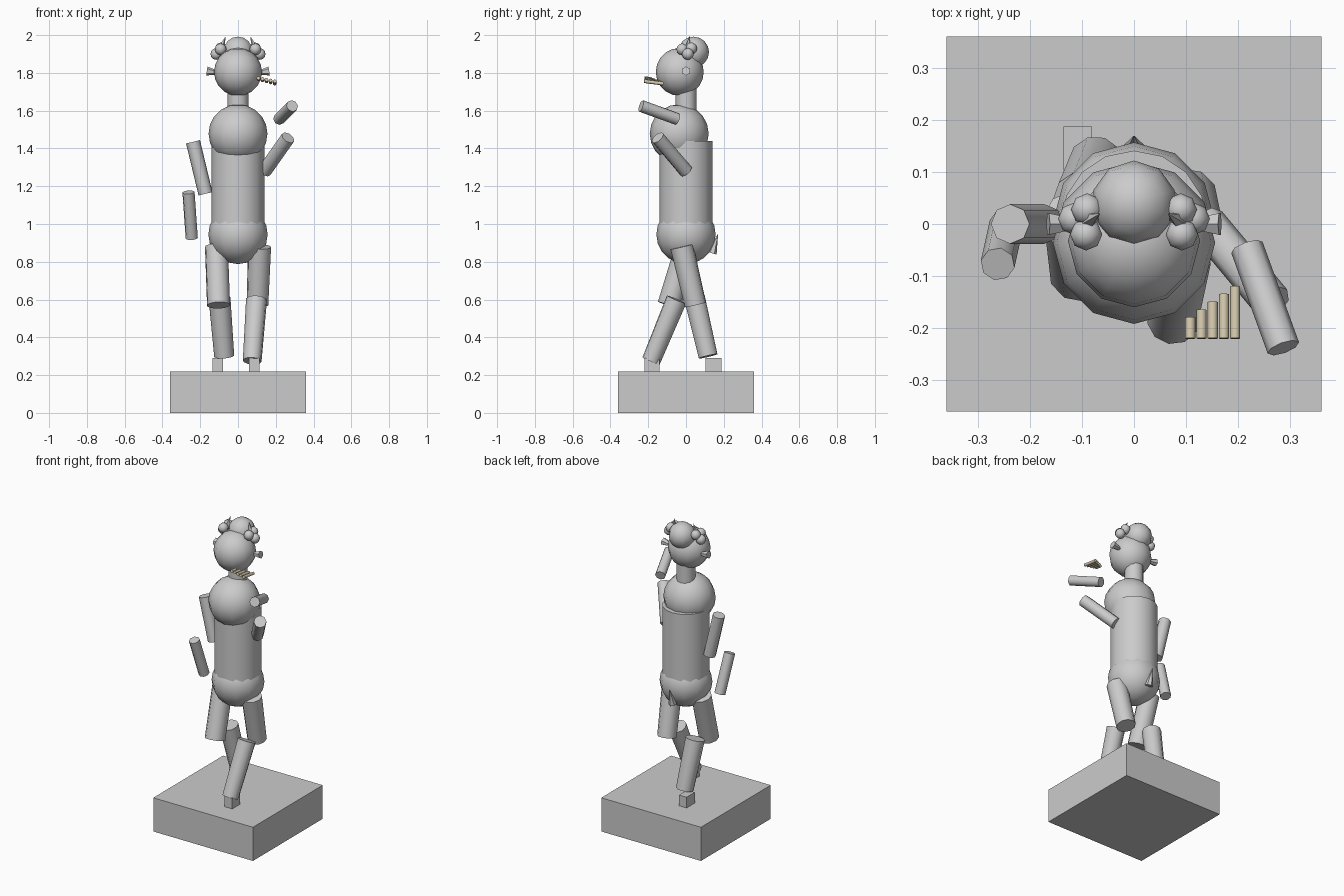
import bpy, math
from mathutils import Vector

if "Cube" in bpy.data.objects:
    bpy.data.objects.remove(bpy.data.objects["Cube"])


def finish(o, name, smooth=True):
    o.name = name
    if smooth:
        bpy.ops.object.shade_smooth_by_angle(angle=math.radians(50))
    return o


def box(name, loc, size):
    bpy.ops.mesh.primitive_cube_add(size=1, location=loc)
    o = bpy.context.object
    o.scale = size
    return finish(o, name, False)


def ball(name, loc, r, seg=12, rings=10):
    bpy.ops.mesh.primitive_uv_sphere_add(segments=seg, ring_count=rings, radius=r, location=loc)
    return finish(bpy.context.object, name)


def rod(name, a, b, r1, r2=None, sides=8, smooth=True):
    a, b = Vector(a), Vector(b)
    d = b - a
    bpy.ops.mesh.primitive_cone_add(vertices=sides, radius1=r1, radius2=r1 if r2 is None else r2,
                                    depth=d.length, location=(a + b) / 2)
    o = bpy.context.object
    o.rotation_euler = d.to_track_quat('Z', 'Y').to_euler()
    return finish(o, name, smooth)


# plinth and hooves
box("plinth", (0, 0, 0.11), (0.72, 0.72, 0.22))
box("front_hoof", (0.085, -0.18, 0.255), (0.055, 0.08, 0.07))
box("back_hoof", (-0.108, 0.145, 0.255), (0.055, 0.085, 0.07))

# striding legs
rod("right_thigh", (0.114, -0.022, 0.88), (0.103, 0.05, 0.572), 0.062, 0.058, 10)
rod("left_thigh", (-0.114, 0.005, 0.88), (-0.103, -0.09, 0.57), 0.062, 0.062, 10)
rod("right_shin", (0.098, -0.05, 0.60), (0.075, -0.185, 0.275), 0.056, 0.05, 10)
rod("left_shin", (-0.098, 0.045, 0.61), (-0.073, 0.117, 0.30), 0.058, 0.053, 10)

# body
ball("hips", (0, 0, 0.945), 0.157)
rod("torso", (0, 0, 0.95), (0, 0, 1.44), 0.141, sides=16)
ball("chest", (0, -0.036, 1.478), 0.156)
rod("neck", (0, 0, 1.58), (0, 0, 1.72), 0.056, sides=12)
rod("tail", (0, 0.138, 0.845), (0, 0.17, 0.95), 0.025, 0, 6, False)

# arms
rod("right_upper_arm", (0.14, 0.0, 1.28), (0.265, -0.15, 1.457), 0.038)
rod("right_forearm", (0.217, -0.045, 1.555), (0.287, -0.238, 1.625), 0.032)
rod("left_upper_arm", (-0.238, 0, 1.435), (-0.172, 0, 1.16), 0.038)
rod("left_forearm", (-0.262, -0.077, 1.168), (-0.245, 0.0, 0.925), 0.033)

# head and hair
ball("head", (0, -0.033, 1.805), 0.127)
ball("hair_bun", (0, 0.04, 1.91), 0.082, 10, 8)
for s, side in ((-1, "left"), (1, "right")):
    rod(side + "_ear", (s * 0.165, 0, 1.81), (s * 0.10, 0, 1.80), 0.024, 0.008, 6, False)
    rod(side + "_leaf", (s * 0.10, 0.0, 1.90), (s * 0.065, 0.02, 1.995), 0.026, 0, 5, False)
    for i, p in enumerate(((0.092, -0.02, 1.925), (0.115, 0.01, 1.90), (0.09, 0.028, 1.93))):
        ball(f"{side}_berry_{i}", (s * p[0], p[1], p[2]), 0.031, 8, 6)

# pan pipes, stepped in length
tan = bpy.data.materials.new("reed")
tan.diffuse_color = (0.68, 0.6, 0.43, 1)
tan.use_nodes = True
tan.node_tree.nodes["Principled BSDF"].inputs["Base Color"].default_value = tan.diffuse_color
for i in range(5):
    x = 0.108 + 0.0216 * i
    z = 1.772 - 0.004 * i
    length = 0.04 + 0.015 * i
    o = rod(f"reed_pipe_{i}", (x, -0.22, z), (x, -0.22 + length, z - 0.13 * length), 0.0098)
    o.data.materials.append(tan)
